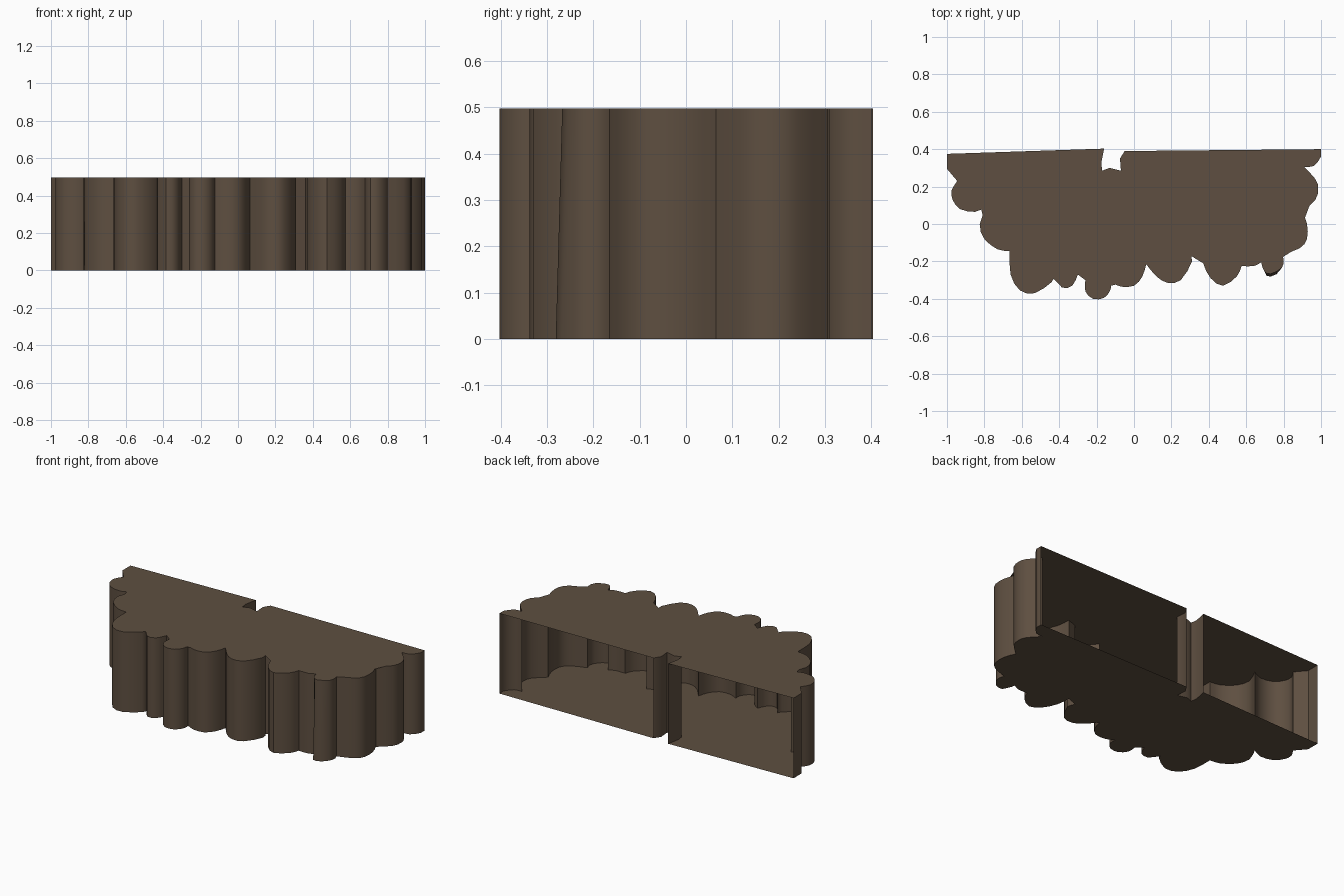
import bpy, bmesh, math
from mathutils import Vector

if "Cube" in bpy.data.objects:
    bpy.data.objects.remove(bpy.data.objects["Cube"])

HEIGHT = 0.497
SUBDIV = 2

# Each lobe is a smooth run of control points starting at a sharp crease;
# it ends at the first point of the following lobe (clockwise from above).
right_lobes = [
    [(1.0, .40), (1.0, .36), (.96, .31)],
    [(.91, .305), (.97, .24), (.985, .19), (.97, .13)],
    [(.90, .065), (.925, 0), (.925, -.08), (.885, -.13)],
]
small_lobe = [[(.79, -.165), (.80, -.19), (.79, -.235), (.73, -.267), (.695, -.25)]]
front_lobes = [
    [(.68, -.205), (.64, -.225)],
    [(.575, -.225), (.55, -.28), (.475, -.33), (.41, -.29), (.37, -.21)],
    [(.36, -.125)],
    [(.295, -.15), (.31, -.2), (.25, -.3), (.18, -.315), (.12, -.28)],
    [(.065, -.215), (.045, -.28), (0, -.33), (-.07, -.335)],
    [(-.125, -.31), (-.125, -.35), (-.16, -.395), (-.22, -.4), (-.26, -.36)],
    [(-.26, -.30)],
    [(-.30, -.27), (-.33, -.33), (-.385, -.34)],
    [(-.43, -.28), (-.44, -.31), (-.53, -.37), (-.61, -.355), (-.66, -.27)],
]
left_lobes = [
    [(-.665, -.145), (-.73, -.135), (-.80, -.08), (-.825, 0)],
    [(-.785, .095), (-.85, .065), (-.93, .08), (-.97, .13), (-.975, .18)],
    [(-.945, .23)],
    [(-1, .295)],
]
# Straight back edge with a notch; the two long back sides are left open
back_left_corner = [[(-1, .375)]]
notch = [[(-.16, .403)], [(-.175, .325)], [(-.17, .285)], [(-.13, .30)],
         [(-.07, .285)], [(-.075, .35)]]
notch_end = [[(-.05, .39)]]


def smooth_run(points):
    """Catmull-Rom samples through the points, without the last one."""
    p = [Vector(q) for q in points]
    if len(p) == 2:
        return [p[0]]
    p = [2 * p[0] - p[1]] + p + [2 * p[-1] - p[-2]]
    out = []
    for a, b, c, d in zip(p, p[1:], p[2:], p[3:]):
        for i in range(SUBDIV):
            t = i / SUBDIV
            out.append(0.5 * (2 * b + (c - a) * t + (2 * a - 5 * b + 4 * c - d) * t ** 2
                              + (3 * b - a - 3 * c + d) * t ** 3))
    return out


lobes = (right_lobes + small_lobe + front_lobes + left_lobes
         + back_left_corner + notch + notch_end)
outline, open_sides = [], set()
for i, lobe in enumerate(lobes):
    if lobe is back_left_corner[0] or lobe is notch_end[0]:
        open_sides.add(len(outline))
    outline += smooth_run(lobe + [lobes[(i + 1) % len(lobes)][0]])
outline = [Vector((max(-1, min(1, p.x)), max(-.403, min(.403, p.y)))) for p in outline]

# Scalloped shell: top, bottom and walls
bm = bmesh.new()
top = [bm.verts.new((p.x, p.y, HEIGHT)) for p in outline]
bottom = []
for p in outline:
    # the small lobe leans outward slightly at its foot
    lean = .014 if .70 < p.x < .79 and p.y < -.23 else 0
    bottom.append(bm.verts.new((p.x, p.y - lean, 0)))
n = len(outline)
bm.faces.new(top[::-1])
bm.faces.new(bottom)
for i in range(n):
    if i not in open_sides:
        j = (i + 1) % n
        bm.faces.new((top[i], top[j], bottom[j], bottom[i]))
bmesh.ops.triangulate(bm, faces=[f for f in bm.faces if len(f.verts) > 4])

mesh = bpy.data.meshes.new("scalloped_shell")
bm.to_mesh(mesh)
bm.free()
shell = bpy.data.objects.new("scalloped_shell", mesh)
bpy.context.collection.objects.link(shell)

# Earth brown
brown = bpy.data.materials.new("earth_brown")
brown.diffuse_color = (0.112, 0.078, 0.052, 1)
brown.use_nodes = True
brown.node_tree.nodes["Principled BSDF"].inputs["Base Color"].default_value = brown.diffuse_color
mesh.materials.append(brown)

bpy.context.view_layer.objects.active = shell
shell.select_set(True)
bpy.ops.object.shade_smooth_by_angle(angle=math.radians(40))
